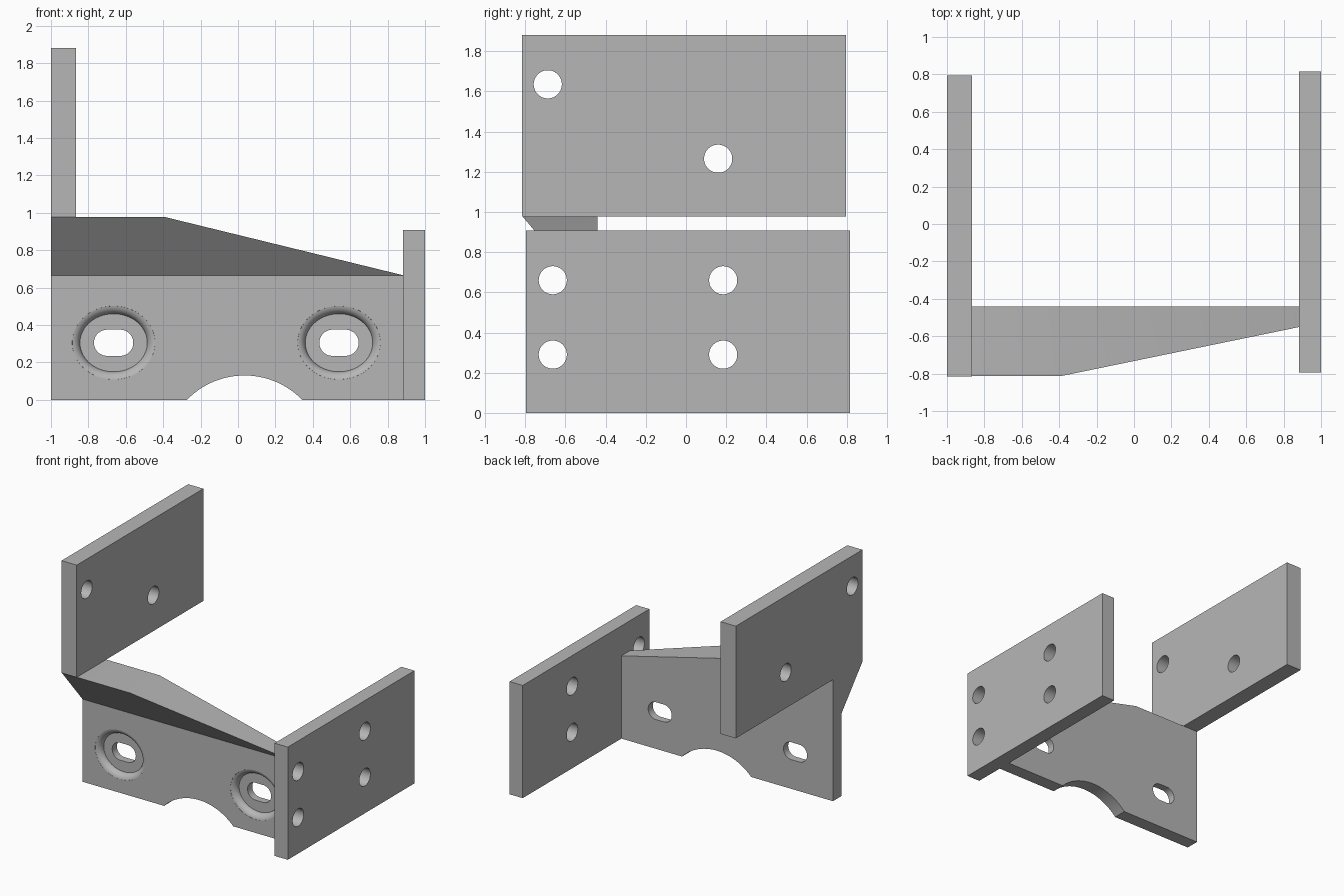
import bpy, bmesh, math
from mathutils import Vector

if "Cube" in bpy.data.objects:
    bpy.data.objects.remove(bpy.data.objects["Cube"])

steel = bpy.data.materials.new("plain_grey")
steel.use_nodes = True
GREY = (0.47, 0.47, 0.47, 1)
steel.diffuse_color = GREY
steel.node_tree.nodes["Principled BSDF"].inputs["Base Color"].default_value = GREY


def loft(name, rings):
    """Closed solid through matching rings of points, capped at both ends."""
    bm = bmesh.new()
    loops = [[bm.verts.new(p) for p in ring] for ring in rings]
    n = len(loops[0])
    for a, b in zip(loops, loops[1:]):
        for i in range(n):
            j = (i + 1) % n
            bm.faces.new((a[i], a[j], b[j], b[i]))
    bm.faces.new(loops[0])
    bm.faces.new(loops[-1])
    bmesh.ops.recalc_face_normals(bm, faces=bm.faces)
    mesh = bpy.data.meshes.new(name)
    bm.to_mesh(mesh)
    bm.free()
    mesh.materials.append(steel)
    ob = bpy.data.objects.new(name, mesh)
    bpy.context.collection.objects.link(ob)
    return ob


def along_x(name, profile, x0, x1):
    return loft(name, [[(x, y, z) for y, z in profile] for x in (x0, x1)])


def along_y(name, profile, y0, y1):
    return loft(name, [[(x, y, z) for x, z in profile] for y in (y0, y1)])


def oval(cu, cv, ru, rv, straight=0, n=64):
    """Ellipse, or a slot when its two halves are pulled apart."""
    pts = []
    for i in range(n):
        t = math.tau * (i + 0.5) / n
        c = math.cos(t)
        pts.append((cu + ru * c + math.copysign(straight, c), cv + rv * math.sin(t)))
    return pts


def cut(ob, cutter):
    cutter.hide_render = True
    mod = ob.modifiers.new("cut", "BOOLEAN")
    mod.operation = "DIFFERENCE"
    mod.solver = "EXACT"
    mod.object = cutter
    bpy.context.view_layer.objects.active = ob
    bpy.ops.object.modifier_apply(modifier=mod.name)
    bpy.data.objects.remove(cutter)


def rect(u0, u1, v0, v1):
    return [(u0, v0), (u1, v0), (u1, v1), (u0, v1)]


# Side plates with drilled holes
HOLE = 0.07
upper_plate = along_x("upper_side_plate", rect(-0.815, 0.795, 0.977, 1.88), -1, -0.865)
lower_plate = along_x("lower_side_plate", rect(-0.795, 0.815, 0, 0.907), 0.883, 1)
for y, z in [(-0.688, 1.635), (0.16, 1.265)]:
    cut(upper_plate, along_x("drill", oval(y, z, HOLE, HOLE), -1.1, -0.8))
for y in (-0.663, 0.185):
    for z in (0.29, 0.66):
        cut(lower_plate, along_x("drill", oval(y, z, HOLE, HOLE), 0.8, 1.1))

# Cross plate with a flared upper lip
BACK, FRONT, LIP, TOP = -0.44, -0.55, -0.813, 0.977
cross = along_x("cross_plate",
                [(BACK, 0), (FRONT, 0), (FRONT, 0.665), (LIP, TOP), (BACK, TOP)], -1, 0.883)

# Slope the top down towards the lower side plate
bm = bmesh.new()
bm.from_mesh(cross.data)
a, b = Vector((-0.39, 0, TOP)), Vector((0.883, 0, 0.666))
normal = Vector((a.z - b.z, 0, b.x - a.x)).normalized()
res = bmesh.ops.bisect_plane(bm, geom=bm.verts[:] + bm.edges[:] + bm.faces[:],
                             plane_co=a, plane_no=normal, clear_outer=True)
edges = [e for e in res["geom_cut"] if isinstance(e, bmesh.types.BMEdge)]
bmesh.ops.edgeloop_fill(bm, edges=edges)
bmesh.ops.recalc_face_normals(bm, faces=bm.faces)
bm.to_mesh(cross.data)
bm.free()

# Arched relief in the bottom edge
cut(cross, along_y("arch", oval(0.035, -0.30, 0.43, 0.43, n=128), -1, 0))

# Rounded recesses with slots through them
R = 0.05
for x in (-0.665, 0.54):
    z = 0.305
    steps = [(R * (1 - math.cos(t)), R * (1 - math.sin(t)))
             for t in (math.radians(10 * i) for i in range(9))]
    steps.append((R, -0.02))
    rings = [[(u, FRONT + depth, v) for u, v in oval(x, z, 0.18 + off, 0.155 + off)]
             for off, depth in steps]
    cut(cross, loft("recess", rings))
    cut(cross, along_y("slot", oval(x, z, HOLE, HOLE, 0.035), -1, 0))

# Smooth the curved walls and keep edges sharp
for ob in (upper_plate, lower_plate, cross):
    bpy.ops.object.select_all(action="DESELECT")
    ob.select_set(True)
    bpy.context.view_layer.objects.active = ob
    bpy.ops.object.shade_smooth_by_angle(angle=math.radians(30))
